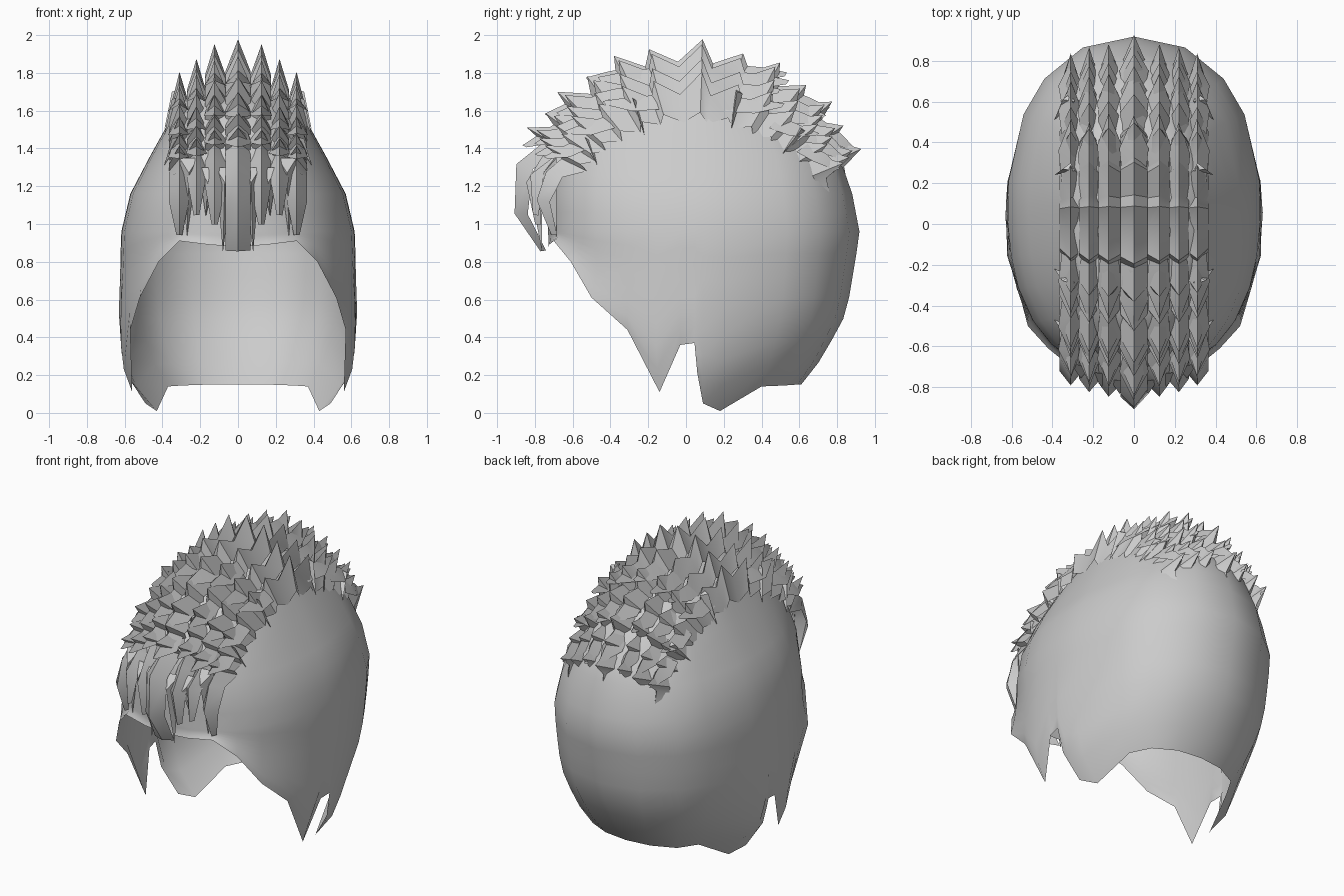
import bpy, math
from mathutils import Vector

if "Cube" in bpy.data.objects:
    bpy.data.objects.remove(bpy.data.objects["Cube"])

grey = bpy.data.materials.new("hair_grey")
grey.use_nodes = True
grey.diffuse_color = (0.6, 0.6, 0.6, 1)
grey.node_tree.nodes["Principled BSDF"].inputs["Base Color"].default_value = (0.6, 0.6, 0.6, 1)


def add_mesh(name, verts, faces, angle):
    mesh = bpy.data.meshes.new(name)
    mesh.from_pydata(verts, [], faces)
    mesh.materials.append(grey)
    obj = bpy.data.objects.new(name, mesh)
    bpy.context.collection.objects.link(obj)
    bpy.ops.object.select_all(action='DESELECT')
    obj.select_set(True)
    bpy.context.view_layer.objects.active = obj
    bpy.ops.object.shade_smooth_by_angle(angle=math.radians(angle))


def lerp_table(table, key):
    for a, b in zip(table, table[1:]):
        if key <= b[0]:
            t = max(0, (key - a[0]) / (b[0] - a[0]))
            return [p + (q - p) * t for p, q in zip(a[1:], b[1:])]
    return list(table[-1][1:])


def side_name(side):
    return "left" if side > 0 else "right"


# Scalp: horizontal sections as height, half width, front y, back y
SECTIONS = [(0, .43, -.3, .5), (.15, .55, -.45, .61), (.29, .60, -.56, .72),
            (.53, .625, -.66, .85), (.95, .62, -.73, .92), (1.16, .57, -.73, .88),
            (1.36, .465, -.70, .81), (1.55, .36, -.58, .66), (1.66, .30, -.42, .50),
            (1.72, .02, -.02, .14)]
# Lower rim of one half, front to back, with the ear notch
RIM = [(0, -.73, .88), (.15, -.725, .89), (.31, -.70, .91), (.42, -.61, .80),
       (.52, -.5, .61), (.57, -.31, .44), (.56, -.14, .11), (.61, -.03, .36),
       (.62, .045, .37), (.59, .06, .21), (.49, .09, .05), (.43, .18, .01),
       (.37, .40, .14), (.3, .52, .145), (.16, .59, .15), (0, .61, .15)]
MID_Y = .1


def section(angle, z):
    w, f, b = lerp_table(SECTIONS, z)
    s, c = math.sin(angle), math.cos(angle)
    power = 2.2 if c > 0 else 2.4
    r = (abs(s) ** power + abs(c) ** power) ** (-1 / power)
    depth = (b - MID_Y) if c > 0 else (MID_Y - f)
    return Vector((w * s * r, MID_Y + depth * c * r, z))


LOW = 7
rim = [Vector(p) for p in RIM]
rim += [Vector((-p.x, p.y, p.z)) for p in reversed(rim[1:-1])]
verts, faces = [], []
upper = [1.06, 1.16, 1.26, 1.36, 1.46, 1.55, 1.61, 1.66, 1.72]
rows = LOW + 1 + len(upper)
for p in rim:
    angle = math.atan2(p.x / .62, (p.y - MID_Y) / .825)
    offset = p - section(angle, p.z)
    for i in range(LOW + 1):
        t = i / LOW
        verts.append(section(angle, p.z + (.96 - p.z) * t) + offset * (1 - t) ** 2)
    verts += [section(angle, z) for z in upper]
n = len(rim)
for c in range(n):
    for r in range(rows - 1):
        a, b = c * rows + r, (c + 1) % n * rows + r
        faces.append((a, b, b + 1, a + 1))
faces.append([c * rows + rows - 1 for c in range(n)])
add_mesh("scalp_cap", verts, faces, 60)

# Crest: one arc over the head, flattened for the outer strips
PATH = [(-.80, .85), (-.92, 1.06), (-.91, 1.31), (-.79, 1.38), (-.71, 1.50), (-.60, 1.62),
        (-.42, 1.75), (-.20, 1.84), (.05, 1.87), (.33, 1.81), (.55, 1.70), (.70, 1.56),
        (.80, 1.42), (.87, 1.20), (.90, .98)]
ARC = [(i / (len(PATH) - 1), y, z) for i, (y, z) in enumerate(PATH)]
HUB = Vector((0, .05, 1.0))
CROWN = .545


def arc_point(x, u, scale, lift):
    p = Vector((0, *lerp_table(ARC, u))) - HUB
    p.y *= scale[0]
    if p.z > 0:
        p.z *= scale[1]
    p += p.normalized() * lift
    return p + HUB + Vector((x, 0, 0))


def tent(name, stations, x, inner, outer, scale):
    """Ridge with two sloping sides; stations are (u, ridge, inner lift, outer lift, width)."""
    v, f = [], []
    for u, ridge, low_in, low_out, wide in stations:
        v += [arc_point(x - inner * wide, u, scale, low_in),
              arc_point(x, u, scale, ridge),
              arc_point(x + outer * wide, u, scale, low_out)]
    for i in range(len(stations) - 1):
        a = i * 3
        f += [(a, a + 1, a + 4, a + 3), (a + 1, a + 2, a + 5, a + 4)]
    add_mesh(name, v, f, 40)


# x, inner and outer half width, outer drop, depth and height scale, arc start and end
STRIPS = [(0, .065, .065, .10, (1, 1), 0, 1), (.125, .06, .05, .10, (.94, .97), .05, .98),
          (.22, .05, .05, .10, (.92, .88), .07, 1), (.31, .05, .055, .15, (.88, .80), .03, .97)]
STEP = .05
TUFT_ROWS = [.24, .33, .43, .67, .76, .85]
for number, (x0, inner, outer, drop, scale, start, end) in enumerate(STRIPS):
    for side in ((1,) if x0 == 0 else (1, -1)):
        # Strip with saw teeth leaning away from the crown, tapering to its ends
        stations = [(start, -.03, -.05, -.06, .3 if number else 1),
                    (start + .07, -.01, -.07, -.08, 1), (start + .15, 0, -.07, -.09, 1)]
        for k in range(-6, 7):
            u = CROWN + STEP * k
            tip = u + STEP * (.25 if k < 0 else .7)
            high = .085 if k % 2 else .115
            stations += [(u, 0, -.09, -drop, 1), (tip, high, -.05, .05 - drop, 1)]
        stations += [(.895, 0, -.06, -.08, 1), (end - .04, -.01, -.05, -.06, .8),
                     (end, -.01, -.03, -.04, .1)]
        tent(f"crest_strip_{number}_{side_name(side)}", stations,
             x0 * side, inner * side, outer * side, scale)
        # Overlapping tufts in rows across the crest
        for k, row in enumerate(TUFT_ROWS):
            u = row + (number % 2) * .012
            away = -1 if u < CROWN else 1
            tent(f"tuft_{number}_{side_name(side)}_{k}",
                 [(u - away * .06, .01, -.07, -.07, .8), (u - away * .01, .05, -.03, -.03, 1.1),
                  (u + away * .025, .085, .06, .06, .05)],
                 x0 * side, inner * side, outer * side, scale)

# Fringe points hanging over the forehead
FRINGE = [(.07, 1.3, .85), (.16, 1.3, 1.04), (.26, 1.35, .93)]
for side in (1, -1):
    for k, (x, top, tip) in enumerate(FRINGE):
        y = -.83 + x * .4
        add_mesh(f"fringe_{k}_{side_name(side)}",
                 [(side * (x - .05), y + .03, top), (side * (x + .05), y + .04, top),
                  (side * x, y - .03, top - .08), (side * (x + .01), y + .04, tip)],
                 [(0, 2, 3), (2, 1, 3), (0, 1, 2)], 20)

# Thin loose locks lying along each side of the crest
LOCKS = [(-.53, 1.47, -.47, 1.31), (-.28, 1.68, -.22, 1.47),
         (.27, 1.72, .24, 1.50), (.61, 1.52, .51, 1.37)]
for side in (1, -1):
    for k, (y0, z0, y1, z1) in enumerate(LOCKS):
        add_mesh(f"side_lock_{k}_{side_name(side)}",
                 [(side * .29, y0 - .01, z0), (side * .35, y0, z0 - .02),
                  (side * .31, y0 + .03, z0 - .03), (side * .39, y1, z1)],
                 [(0, 1, 3), (1, 2, 3), (0, 2, 1)], 20)
